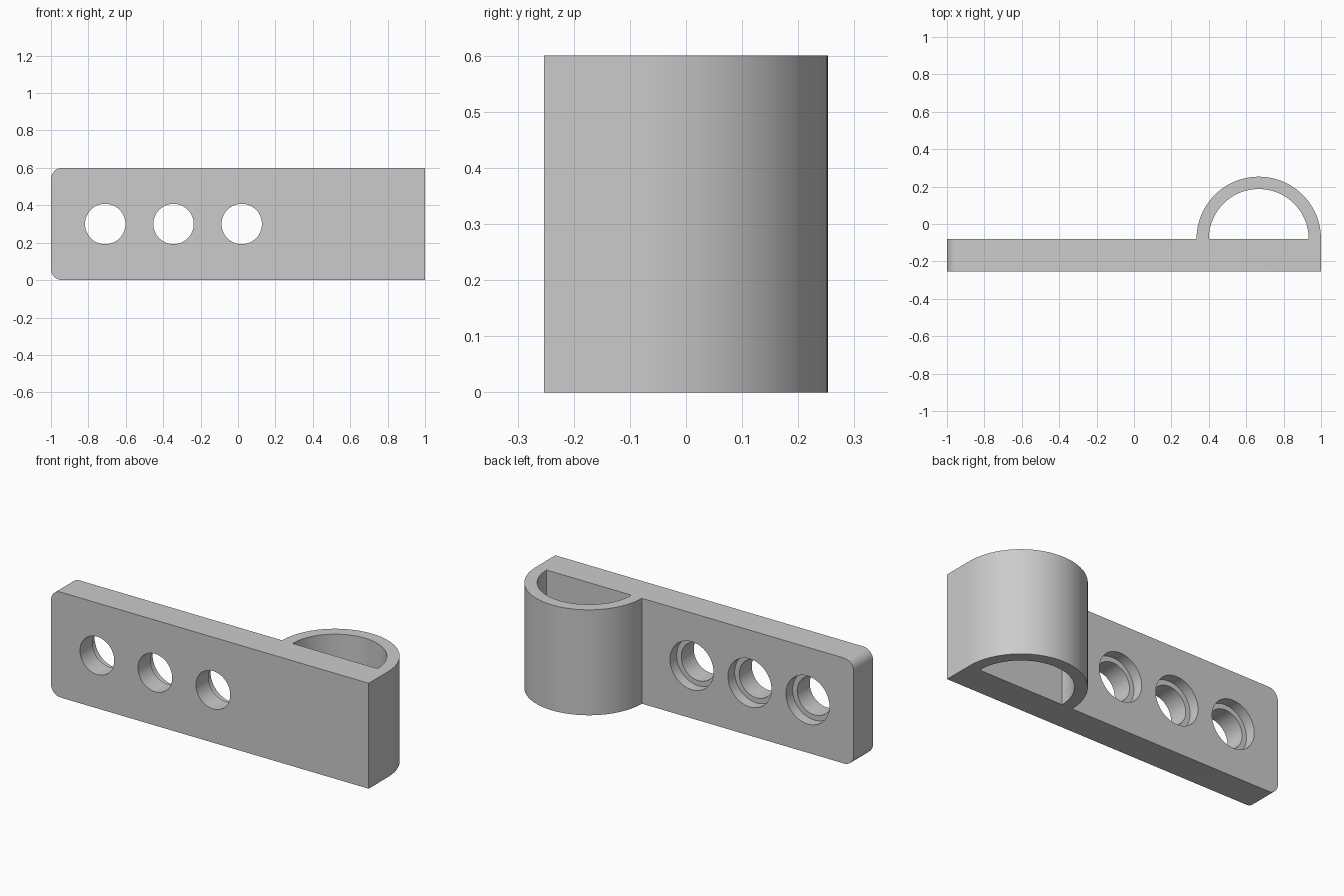
import bpy
import bmesh
from math import pi, sin, cos

cube = bpy.data.objects.get("Cube")
if cube:
    bpy.data.objects.remove(cube, do_unlink=True)

BACK, FRONT, HEIGHT = -0.08, -0.253, 0.6
CORNER = 0.06
LOOP_X, LOOP_OUT, LOOP_IN = 0.667, 0.333, 0.267
HOLES = (-0.71, -0.345, 0.02)

grey = bpy.data.materials.new("plain grey")
grey.use_nodes = True
colour = (0.6, 0.6, 0.6, 1)
grey.diffuse_color = colour
grey.node_tree.nodes["Principled BSDF"].inputs["Base Color"].default_value = colour


def arc(cx, cy, r, start, end, n):
    return [(cx + r * cos(start + (end - start) * i / n),
             cy + r * sin(start + (end - start) * i / n)) for i in range(n + 1)]


def extrude(name, points, direction):
    """Extrude a closed outline into a solid."""
    bm = bmesh.new()
    face = bm.faces.new([bm.verts.new(p) for p in points])
    grown = bmesh.ops.extrude_face_region(bm, geom=[face])
    verts = [g for g in grown["geom"] if isinstance(g, bmesh.types.BMVert)]
    bmesh.ops.translate(bm, vec=direction, verts=verts)
    bmesh.ops.recalc_face_normals(bm, faces=bm.faces)
    mesh = bpy.data.meshes.new(name)
    bm.to_mesh(mesh)
    bm.free()
    mesh.materials.append(grey)
    obj = bpy.data.objects.new(name, mesh)
    bpy.context.collection.objects.link(obj)
    return obj


def boolean(target, other, operation):
    mod = target.modifiers.new(operation.title(), "BOOLEAN")
    mod.operation, mod.solver, mod.object = operation, "EXACT", other
    bpy.context.view_layer.objects.active = target
    bpy.ops.object.modifier_apply(modifier=mod.name)
    bpy.data.objects.remove(other, do_unlink=True)


# Flat plate, rounded at its free end
outline = [(1, 0), (1, HEIGHT)]
outline += arc(-1 + CORNER, HEIGHT - CORNER, CORNER, pi / 2, pi, 10)
outline += arc(-1 + CORNER, CORNER, CORNER, pi, 1.5 * pi, 10)
bracket = extrude("hinge_bracket", [(x, FRONT, z) for x, z in outline],
                  (0, BACK - FRONT, 0))

# Half-round loop, its ends sunk slightly into the plate
SINK = BACK - 0.05
section = [(LOOP_X + LOOP_OUT, SINK)] + arc(LOOP_X, BACK, LOOP_OUT, 0, pi, 48)
section += [(LOOP_X - LOOP_OUT, SINK), (LOOP_X - LOOP_IN, SINK)]
section += arc(LOOP_X, BACK, LOOP_IN, pi, 0, 48) + [(LOOP_X + LOOP_IN, SINK)]
loop = extrude("pin_loop", [(x, y, 0) for x, y in section], (0, 0, HEIGHT))
boolean(bracket, loop, "UNION")

# Screw holes, counterbored from the back
for x in HOLES:
    for radius, start in ((0.108, FRONT - 0.05), (0.137, BACK - 0.06)):
        circle = arc(x, HEIGHT / 2, radius, 0, 2 * pi, 48)[:-1]
        cutter = extrude("hole_cutter", [(a, start, b) for a, b in circle],
                         (0, BACK + 0.05 - start, 0))
        boolean(bracket, cutter, "DIFFERENCE")

bpy.ops.object.select_all(action="DESELECT")
bracket.select_set(True)
bpy.context.view_layer.objects.active = bracket
bpy.ops.object.shade_smooth_by_angle(angle=pi / 6)
